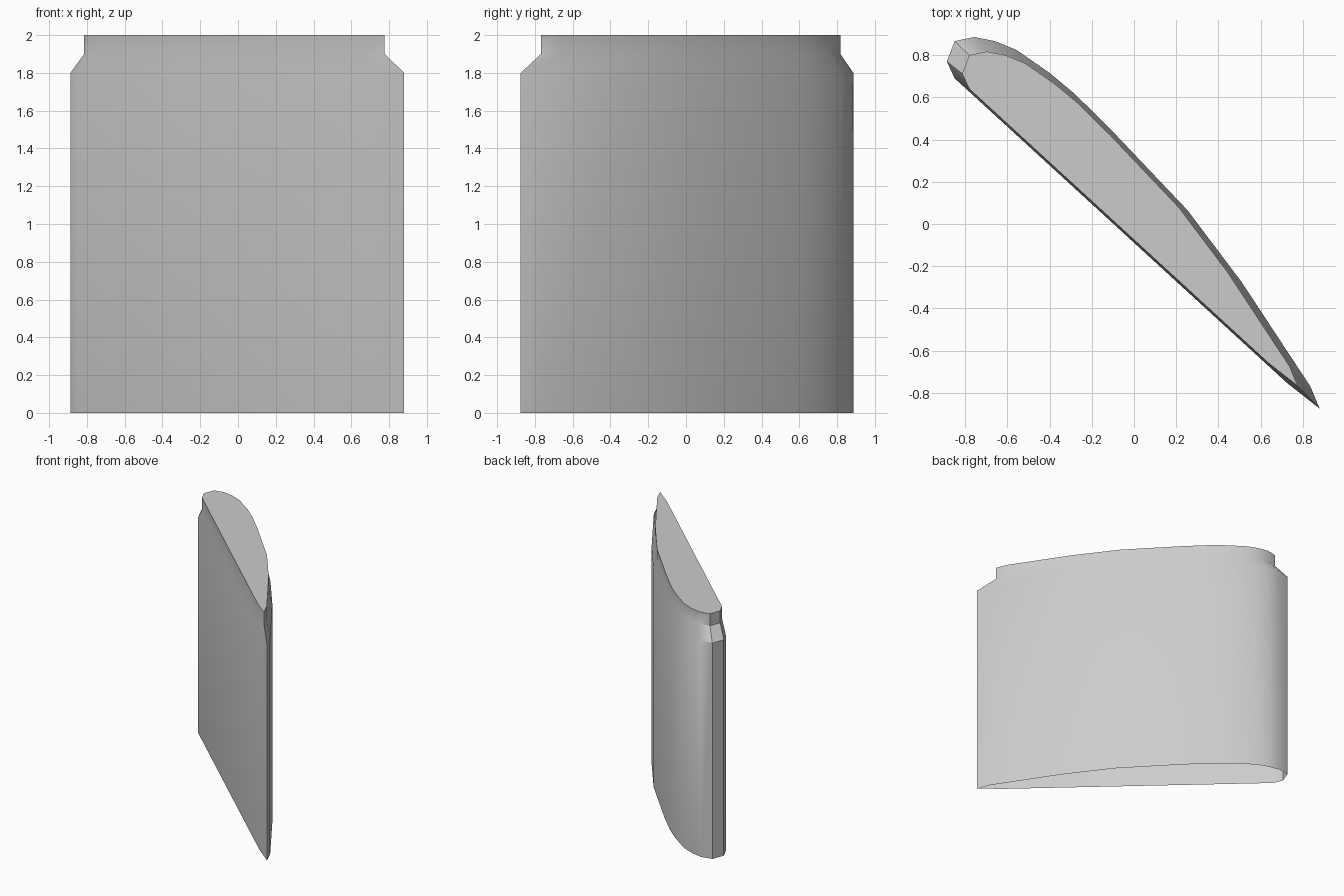
import bpy, bmesh
from math import radians

cube = bpy.data.objects.get("Cube")
if cube:
    bpy.data.objects.remove(cube, do_unlink=True)

# Single grey finish
grey = bpy.data.materials.new("plain_grey")
grey.use_nodes = True
colour = (0.6, 0.6, 0.6, 1)
grey.diffuse_color = colour
grey.node_tree.nodes["Principled BSDF"].inputs["Base Color"].default_value = colour

# Wing cross-section: rounded nose, curved back, thin tail, flat front
profile = [(-.85, .69), (.727, -.755), (.88, -.875), (.836, -.77),
           (.51, -.275), (.253, .066), (-.107, .445), (-.28, .616),
           (-.40, .716), (-.557, .825), (-.66, .867), (-.756, .886),
           (-.85, .867), (-.887, .77)]

# Height and scale of each section; the neck shrinks about an off-centre point
sections = [(0, 1), (1.8, 1), (1.9, .9), (2, .9)]
pivot_x, pivot_y = -.16, .20

bm = bmesh.new()
rings = []
for z, s in sections:
    rings.append([bm.verts.new((pivot_x + (x - pivot_x) * s,
                                pivot_y + (y - pivot_y) * s, z))
                  for x, y in profile])

# Side walls, closed top and open underside
for low, high in zip(rings, rings[1:]):
    for i in range(len(profile)):
        j = (i + 1) % len(profile)
        bm.faces.new((low[i], low[j], high[j], high[i]))
bm.faces.new(rings[-1])

mesh = bpy.data.meshes.new("wing_section")
bm.to_mesh(mesh)
bm.free()
mesh.materials.append(grey)
wing = bpy.data.objects.new("wing_section", mesh)
bpy.context.collection.objects.link(wing)

# Smooth the shell while keeping the tail, nose and rim edges crisp
bpy.ops.object.select_all(action="DESELECT")
wing.select_set(True)
bpy.context.view_layer.objects.active = wing
bpy.ops.object.shade_smooth_by_angle(angle=radians(35))
